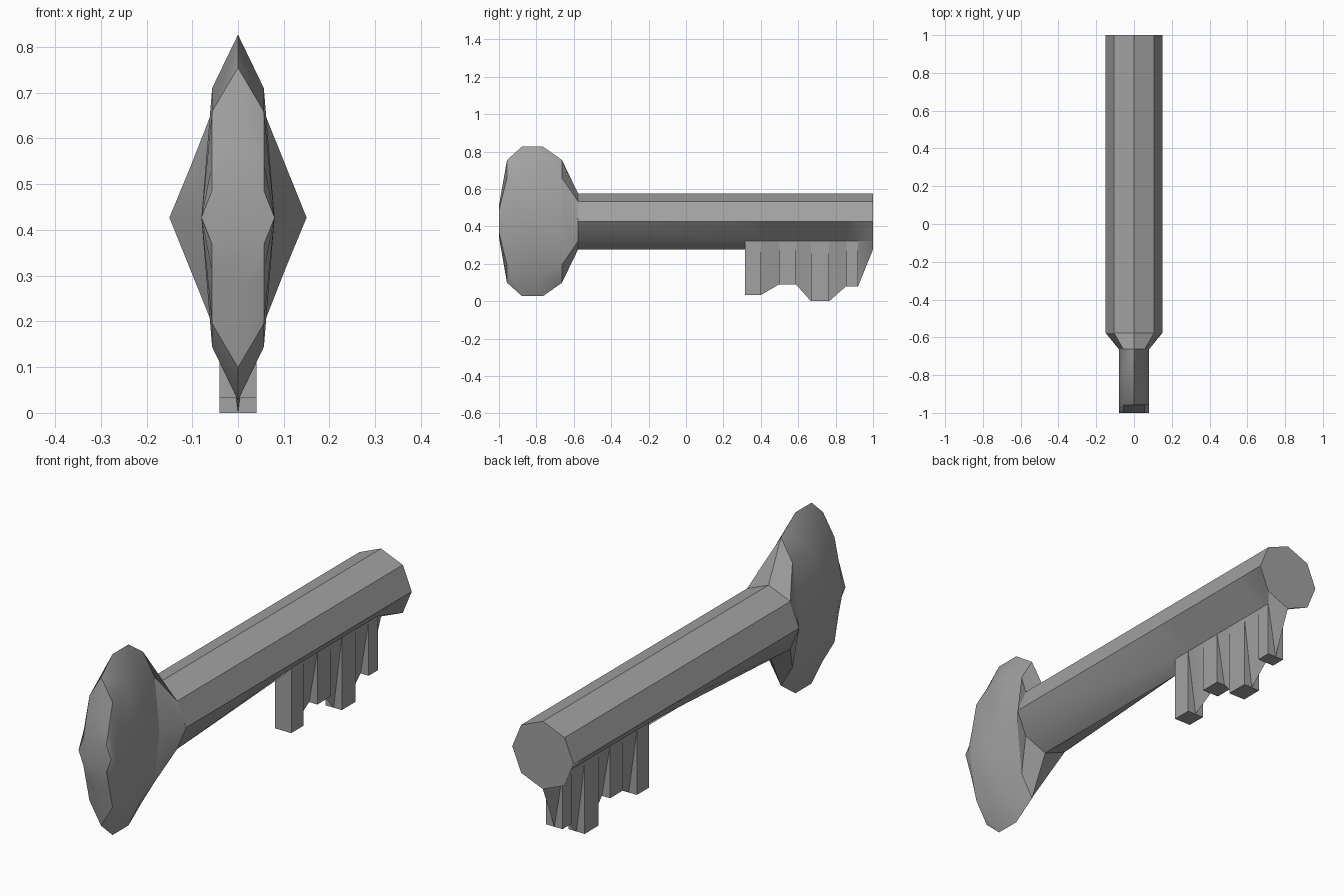
import bpy, bmesh, math

if "Cube" in bpy.data.objects:
    bpy.data.objects.remove(bpy.data.objects["Cube"])

AXIS_Z = 0.427      # height of the shaft's axis
HALF = 0.04         # half thickness of the teeth

metal = bpy.data.materials.new("grey_metal")
metal.use_nodes = True
colour = (0.36, 0.36, 0.36, 1)
metal.diffuse_color = colour
metal.node_tree.nodes["Principled BSDF"].inputs["Base Color"].default_value = colour


def finish(bm, name, smooth=False):
    bmesh.ops.recalc_face_normals(bm, faces=bm.faces)
    mesh = bpy.data.meshes.new(name)
    bm.to_mesh(mesh)
    bm.free()
    obj = bpy.data.objects.new(name, mesh)
    mesh.materials.append(metal)
    bpy.context.collection.objects.link(obj)
    if smooth:
        bpy.ops.object.select_all(action="DESELECT")
        obj.select_set(True)
        bpy.context.view_layer.objects.active = obj
        bpy.ops.object.shade_smooth_by_angle(angle=math.radians(30))
    return obj


def ring(bm, y, rx, rz, keel=None):
    """Octagon across y; with a keel its underside narrows to a V."""
    verts = []
    for i in range(8):
        a = i * math.pi / 4
        x, z = rx * math.sin(a), AXIS_Z + rz * math.cos(a)
        if keel is not None:
            if i in (3, 5):
                x = math.copysign(HALF, x)
            elif i == 4:
                z = keel
        verts.append(bm.verts.new((x, y, z)))
    return verts


# Teeth: start, end and bottom height
teeth = [(0.315, 0.40, 0.033), (0.497, 0.588, 0.09),
         (0.668, 0.765, 0.0), (0.856, 0.92, 0.08)]

# Key body: flat oval bow, flared collar, octagonal shaft with a keel between teeth
bm = bmesh.new()
bow = [(-1, 0.083), (-0.985, 0.17), (-0.957, 0.328),
       (-0.877, 0.4), (-0.765, 0.4), (-0.663, 0.328)]
rings = [ring(bm, y, 0.08, r) for y, r in bow]
R = 0.15
rings.append(ring(bm, -0.577, R, R))
rings.append(ring(bm, teeth[0][0], R, R, AXIS_Z - R))
for n, (start, end, low) in enumerate(teeth):
    if n:
        rings.append(ring(bm, start, R, R, low))
    rings.append(ring(bm, end, R, R, low))
rings.append(ring(bm, 1, R, R))
for a, b in zip(rings, rings[1:]):
    for i in range(8):
        j = (i + 1) % 8
        bm.faces.new((a[i], a[j], b[j], b[i]))
bm.faces.new(rings[0])
bm.faces.new(rings[-1])
finish(bm, "key_body", smooth=True)

# Teeth: square posts under the shaft
top = AXIS_Z - R * math.cos(math.pi / 4) + 0.004
for n, (start, end, low) in enumerate(teeth):
    bm = bmesh.new()
    bmesh.ops.create_cube(bm, size=1)
    for v in bm.verts:
        v.co.x *= 2 * HALF
        v.co.y = end if v.co.y > 0 else start
        v.co.z = top if v.co.z > 0 else low
    finish(bm, f"tooth_{n + 1}")
